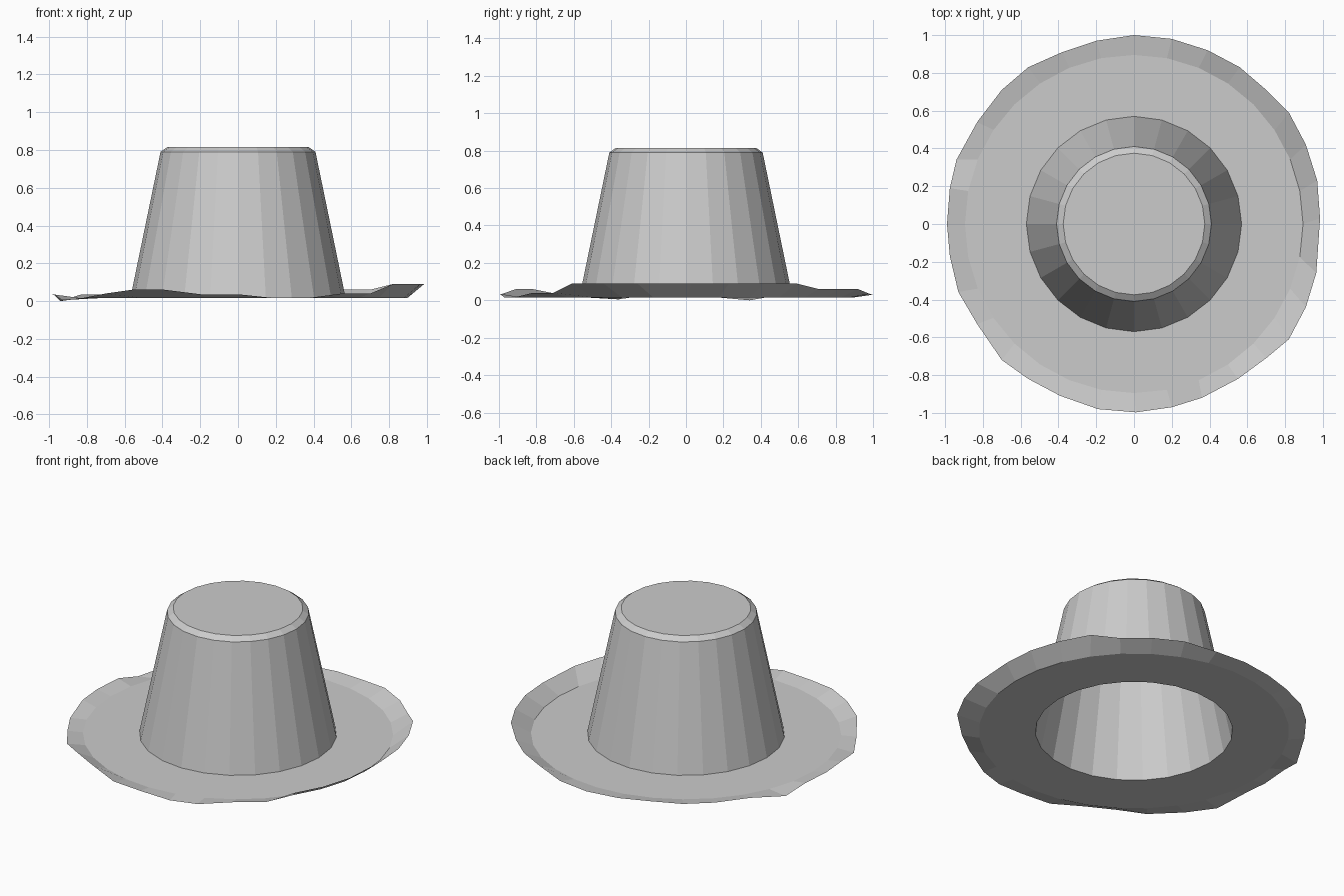
import bpy, bmesh, math

if "Cube" in bpy.data.objects:
    bpy.data.objects.remove(bpy.data.objects["Cube"])

BASE = 0.015   # height of the flat part of the brim
SIDES = 24     # crown sides
RIM = 32       # brim sides


def ring(bm, n, r, z):
    return [bm.verts.new((r * math.cos(2 * math.pi * i / n),
                          r * math.sin(2 * math.pi * i / n), z)) for i in range(n)]


def skin(bm, a, b):
    n = len(a)
    for i in range(n):
        j = (i + 1) % n
        bm.faces.new((a[i], a[j], b[j], b[i]))


def finish(bm, name):
    mesh = bpy.data.meshes.new(name)
    bm.to_mesh(mesh)
    bm.free()
    obj = bpy.data.objects.new(name, mesh)
    bpy.context.collection.objects.link(obj)
    return obj


# Crown: tapered, bevelled at the top, open underneath
bm = bmesh.new()
loops = [ring(bm, SIDES, r, z) for r, z in ((0.57, BASE), (0.41, 0.79), (0.375, 0.815))]
for lower, upper in zip(loops, loops[1:]):
    skin(bm, lower, upper)
bm.faces.new(loops[-1])
finish(bm, "hat_crown")

# Brim: flat disc with a hole, and a worn, unevenly bent edge
edge = [(.985, .03, .09), (.97, .23, .09), (.91, .42, .09), (.82, .59, .09),
        (.70, .71, .06), (.56, .83, .06), (.39, .92, .06), (.20, .98, .035),
        (0, 1, .03), (-.20, .97, .03), (-.38, .91, .035), (-.56, .83, .035),
        (-.70, .71, .035), (-.83, .54, .035), (-.94, .34, 0), (-.975, .19, .035),
        (-.99, 0, .035), (-.975, -.17, .035), (-.93, -.36, .005), (-.83, -.53, .015),
        (-.70, -.72, .04), (-.56, -.82, .06), (-.39, -.91, .06), (-.19, -.98, .035),
        (.01, -.997, .035), (.20, -.97, .015), (.36, -.92, .015), (.55, -.82, .04),
        (.70, -.71, .04), (.82, -.61, .09), (.91, -.44, .09), (.965, -.26, .09)]
bm = bmesh.new()
hole = ring(bm, SIDES, 0.57, BASE)
flat = ring(bm, RIM, 0.895, BASE)
borders = [bm.edges.new((l[i - 1], l[i])) for l in (hole, flat) for i in range(len(l))]
bmesh.ops.triangle_fill(bm, edges=borders, use_beauty=True, normal=(0, 0, 1))
skin(bm, [bm.verts.new(p) for p in edge], flat)
for f in bm.faces:
    f.normal_update()
    if f.normal.z < 0:
        f.normal_flip()
finish(bm, "hat_brim")
